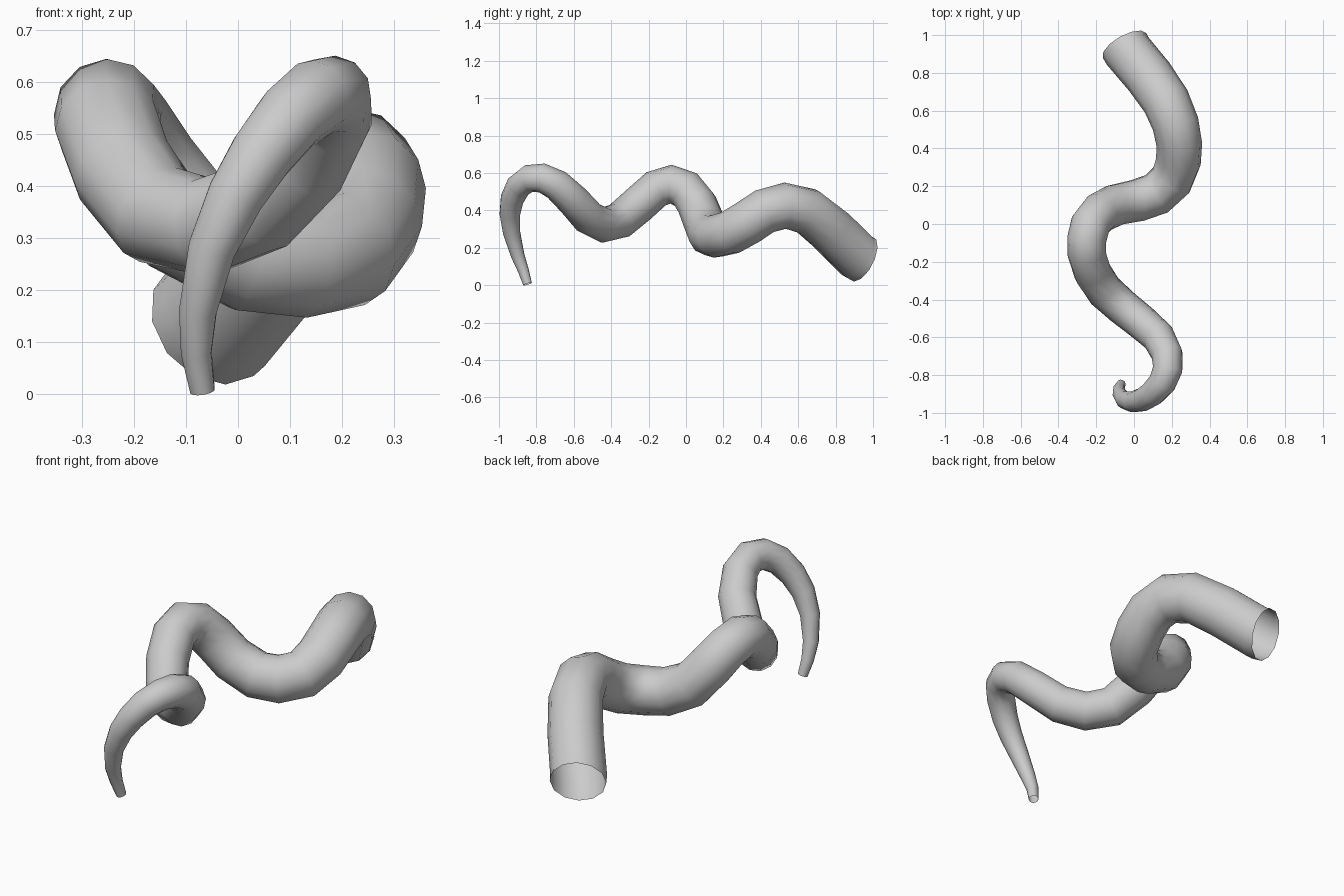
import bpy

# Centre line of the tentacle from thick root to thin tip: x, y, z, radius
path = [
    (-0.05, 0.945, 0.14, .132), (-0.033, 0.915, 0.155, .132), (0.08, 0.78, 0.29, .13),
    (0.17, 0.65, 0.395, .127), (0.22, 0.53, 0.425, .124), (0.24, 0.42, 0.395, .121),
    (0.235, 0.33, 0.335, .12), (0.20, 0.235, 0.28, .118), (0.12, 0.16, 0.262, .116),
    (0.02, 0.125, 0.27, .114), (-0.10, 0.10, 0.33, .111), (-0.18, 0.06, 0.43, .109),
    (-0.23, 0.0, 0.51, .106), (-0.25, -0.08, 0.54, .104), (-0.25, -0.16, 0.515, .102),
    (-0.22, -0.255, 0.43, .101), (-0.155, -0.355, 0.345, .099), (-0.06, -0.44, 0.322, .096),
    (0.04, -0.52, 0.36, .093), (0.13, -0.60, 0.45, .089), (0.175, -0.69, 0.535, .084),
    (0.178, -0.77, 0.573, .079), (0.15, -0.84, 0.57, .074), (0.10, -0.895, 0.53, .069),
    (0.045, -0.93, 0.46, .063), (-0.005, -0.942, 0.38, .056), (-0.05, -0.932, 0.28, .047),
    (-0.077, -0.90, 0.16, .037), (-0.08, -0.87, 0.08, .030), (-0.068, -0.847, 0.006, .024),
]

# Tapered, open-ended twelve-sided tube
curve = bpy.data.curves.new("tentacle", "CURVE")
curve.dimensions = "3D"
curve.bevel_depth = 1.0
curve.bevel_resolution = 4
curve.use_fill_caps = False
spline = curve.splines.new("POLY")
spline.points.add(len(path) - 1)
for point, (x, y, z, r) in zip(spline.points, path):
    point.co = (x, y, z, 1)
    point.radius = r

tentacle = bpy.data.objects.new("tentacle", curve)
bpy.context.collection.objects.link(tentacle)
bpy.context.view_layer.objects.active = tentacle
tentacle.select_set(True)
bpy.ops.object.convert(target="MESH")
bpy.ops.object.shade_smooth()
